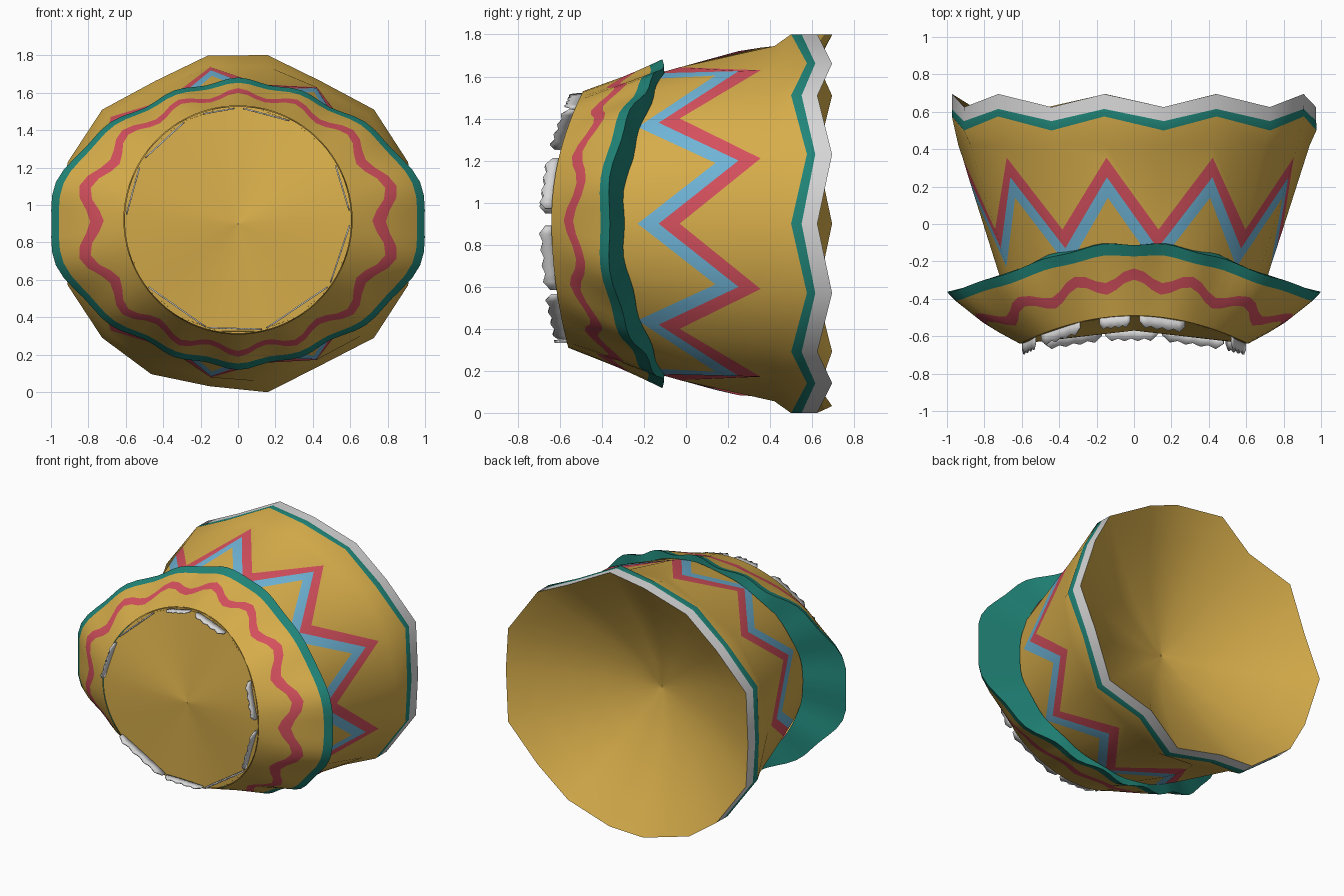
import bpy, bmesh
from math import sin, cos, pi, radians

if "Cube" in bpy.data.objects:
    bpy.data.objects.remove(bpy.data.objects["Cube"], do_unlink=True)

CZ = 0.9  # height of the central axis


def material(name, rgb):
    m = bpy.data.materials.new(name)
    m.use_nodes = True
    m.diffuse_color = (*rgb, 1)
    m.node_tree.nodes["Principled BSDF"].inputs["Base Color"].default_value = (*rgb, 1)
    return m


MATS = [material("gold", (0.68, 0.42, 0.07)), material("red", (0.66, 0.08, 0.11)),
        material("blue", (0.16, 0.46, 0.68)), material("teal", (0.015, 0.235, 0.19)),
        material("white", (0.68, 0.68, 0.68))]
GOLD, RED, BLUE, TEAL, WHITE = range(5)


def loft(name, rings, colours, closed=True, smooth=35):
    """Skin a list of point rings, one colour per strip."""
    bm = bmesh.new()
    vs = [[bm.verts.new(p) for p in ring] for ring in rings]
    n = len(rings[0])
    for k, colour in enumerate(colours):
        for i in range(n if closed else n - 1):
            j = (i + 1) % n
            f = bm.faces.new([vs[k][i], vs[k + 1][i], vs[k + 1][j], vs[k][j]])
            f.material_index = colour
    me = bpy.data.meshes.new(name)
    bm.to_mesh(me)
    bm.free()
    ob = bpy.data.objects.new(name, me)
    bpy.context.collection.objects.link(ob)
    for m in MATS:
        me.materials.append(m)
    bpy.ops.object.select_all(action="DESELECT")
    ob.select_set(True)
    bpy.context.view_layer.objects.active = ob
    bpy.ops.object.shade_smooth_by_angle(angle=radians(smooth))
    return ob


def polar(a, r, y, dz=0.0):
    return (r * cos(a), y, CZ + dz + r * sin(a))


def lerp(p, q, t):
    return tuple(u + (v - u) * t for u, v in zip(p, q))


def neck(a, scale=1.0):
    """Saddle-shaped front opening."""
    s = sin(a)
    y = -0.64 + (0.15 if s > 0 else 0.08) * s * s
    return polar(a, 0.61 * scale, y, 0.02)


def interp(y, table):
    for (y0, r0), (y1, r1) in zip(table, table[1:]):
        if y <= y1:
            break
    return r0 + (r1 - r0) * (y - y0) / (y1 - y0)


SIDE = [(-0.64, 0.6), (-0.26, 0.72), (0.2, 0.87), (0.4, 0.93), (0.5, 0.975), (0.7, 0.972)]
TOP = [(-0.5, 0.61), (-0.1, 0.735), (0.28, 0.84), (0.42, 0.855), (0.5, 0.913), (0.7, 0.911)]


def body_point(a, y):
    c2 = cos(a) ** 2
    return polar(a, interp(y, SIDE) * c2 + interp(y, TOP) * (1 - c2), y)


# Body: nine zigzags around, with coloured bands and a few flattened corners
SEG = 18
FLATTENED = {3: 0.05, 6: 0.05, 13: 0.035, 15: 0.055}
BANDS = [(-0.23, 0.14), (-0.13, 0.25), (-0.03, 0.355), (0.42, 0.42),
         (0.50, 0.575), (0.55, 0.615), (0.625, 0.695)]
body = [[neck(2 * pi * i / SEG, 0.99) for i in range(SEG)]]
for valley, peak in BANDS:
    ring = []
    for i in range(SEG):
        y = peak if i % 2 else valley
        x, y, z = body_point(2 * pi * i / SEG, y)
        k = 1 - FLATTENED.get(i, 0) * min(1, max(0, (y - 0.2) / 0.3))
        ring.append((x * k, y, CZ + (z - CZ) * k))
    body.append(ring)
loft("body", body, [GOLD, BLUE, RED, GOLD, GOLD, TEAL, WHITE])

# Shallow hollow closing the back
HOLLOW_Y = 0.27
hollow = []
for t in (1, 0.8, 0.6, 0.4, 0.2, 0.005):
    hollow.append([(x * t, HOLLOW_Y + (y - HOLLOW_Y) * t ** 1.5, CZ + (z - CZ) * t)
                   for x, y, z in body[-1]])
loft("back_hollow", hollow, [GOLD] * 5, smooth=60)

# Flared, gently ruffled collar with a wavy stripe and a hem
RUFFLES = 14
COLS = RUFFLES * 6
angles = [2 * pi * i / COLS for i in range(COLS)]


def ruffle(a):
    return -cos(RUFFLES * a)


def collar_edge(a):
    c = abs(cos(a))
    return polar(a, 0.77 + 0.24 * c ** 4 + 0.012 * ruffle(a),
                 -0.105 - 0.265 * c ** 2.2 - 0.008 * ruffle(a))


def collar_point(a, t):
    x, y, z = lerp(neck(a), collar_edge(a), t)
    bow = (0.19 * cos(a) ** 2 - 0.03) * t * (1 - t)
    return (x + bow * cos(a), y, z + bow * sin(a))


def wave(a):
    return 0.39 + 0.1 * sin(a) ** 2 + 0.1 * ruffle(a)


collar = [[collar_point(a, 0) for a in angles],
          [collar_point(a, wave(a) - 0.08) for a in angles],
          [collar_point(a, wave(a) + 0.08) for a in angles],
          [collar_point(a, 0.84) for a in angles],
          [collar_point(a, 1) for a in angles]]
loft("collar", collar, [GOLD, RED, GOLD, TEAL])

# Underside of the collar, running back in to the body
inner = [body_point(a, collar_edge(a)[1] + 0.07 * cos(a) ** 2) for a in angles]
loft("collar_underside", [collar[-1], inner], [TEAL])

# Panel closing the front opening
panel = [[polar(a, 0.002, -0.57) for a in angles], [neck(a, 0.995) for a in angles]]
loft("front_panel", panel, [GOLD])

# Flat jagged fringe plates standing just inside the opening
FRINGE = [(5, 29), (63, 87), (92, 108), (119, 146), (152, 177),
          (217, 253), (255, 282), (285, 323), (326, 357)]
STEPS = 8
for n, (start, end) in enumerate(FRINGE):
    p, q = neck(radians(start), 0.985), neck(radians(end), 0.985)
    base, tip = [], []
    for i in range(STEPS + 1):
        x, y, z = lerp(p, q, i / STEPS)
        base.append((x, y + 0.01, z))
        reach = 0.03 if i in (0, STEPS) else (0.062 if i % 2 else 0.048)
        tip.append((x, y - reach, z))
    plate = loft(f"fringe_{n + 1}", [tip, base], [WHITE], closed=False)
    plate.modifiers.new("thickness", "SOLIDIFY").thickness = 0.008
